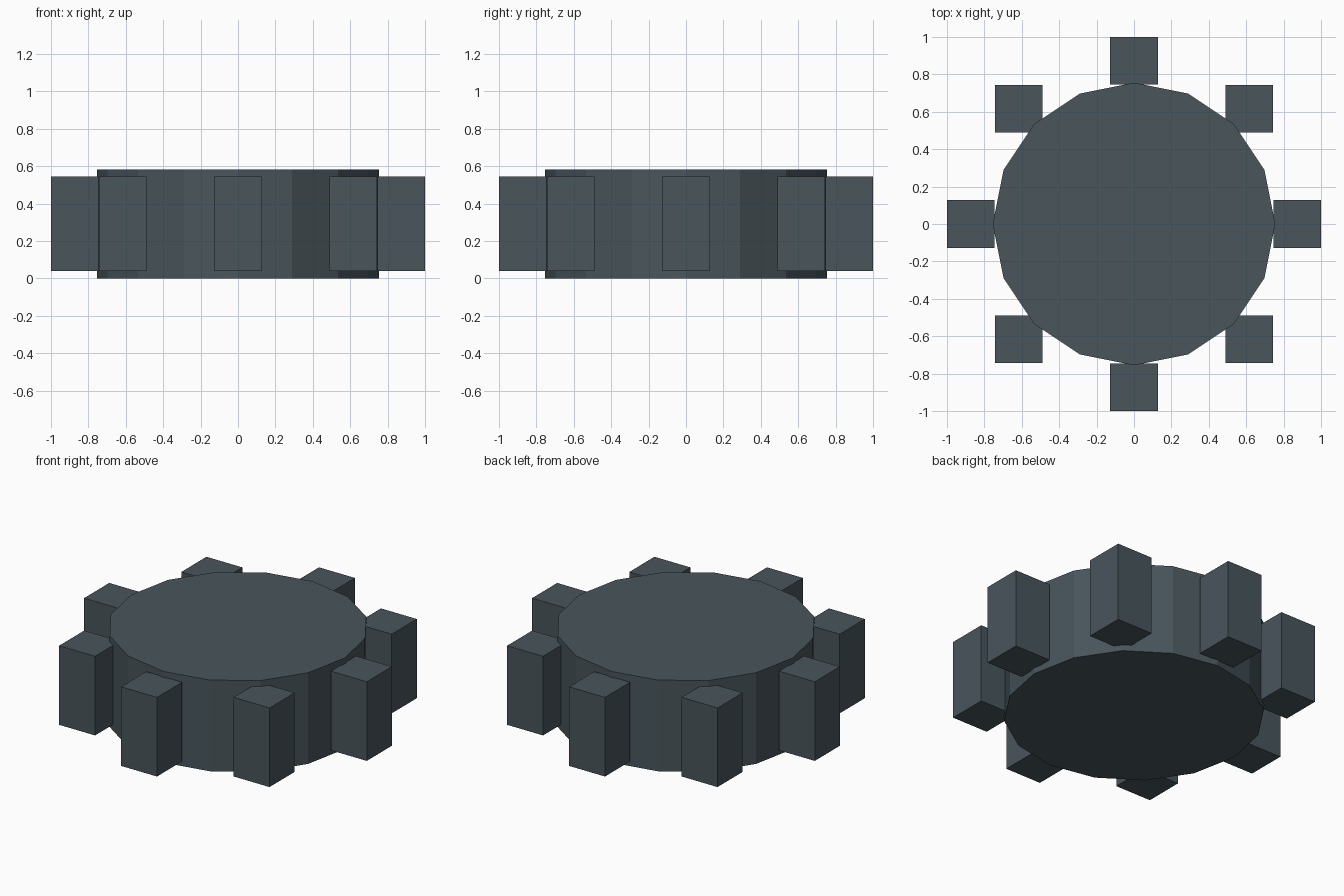
import bpy
from math import cos, sin, tau

if "Cube" in bpy.data.objects:
    bpy.data.objects.remove(bpy.data.objects["Cube"])

metal = bpy.data.materials.new("dark_slate")
metal.diffuse_color = (0.065, 0.09, 0.105, 1)
metal.use_nodes = True
metal.node_tree.nodes["Principled BSDF"].inputs["Base Color"].default_value = metal.diffuse_color

# 16-sided gear body
R, H = 0.755, 0.583
bpy.ops.mesh.primitive_cylinder_add(vertices=16, radius=R, depth=H, location=(0, 0, H / 2))
body = bpy.context.object
body.name = "gear_body"
body.data.materials.append(metal)

# Eight axis-aligned teeth around the rim
W, TALL, RING = 0.254, 0.506, 0.873
for i in range(8):
    a = tau * i / 8
    bpy.ops.mesh.primitive_cube_add(size=1, location=(RING * cos(a), RING * sin(a), H / 2))
    tooth = bpy.context.object
    tooth.name = f"gear_tooth_{i + 1}"
    tooth.scale = (W, W, TALL)
    tooth.data.materials.append(metal)
